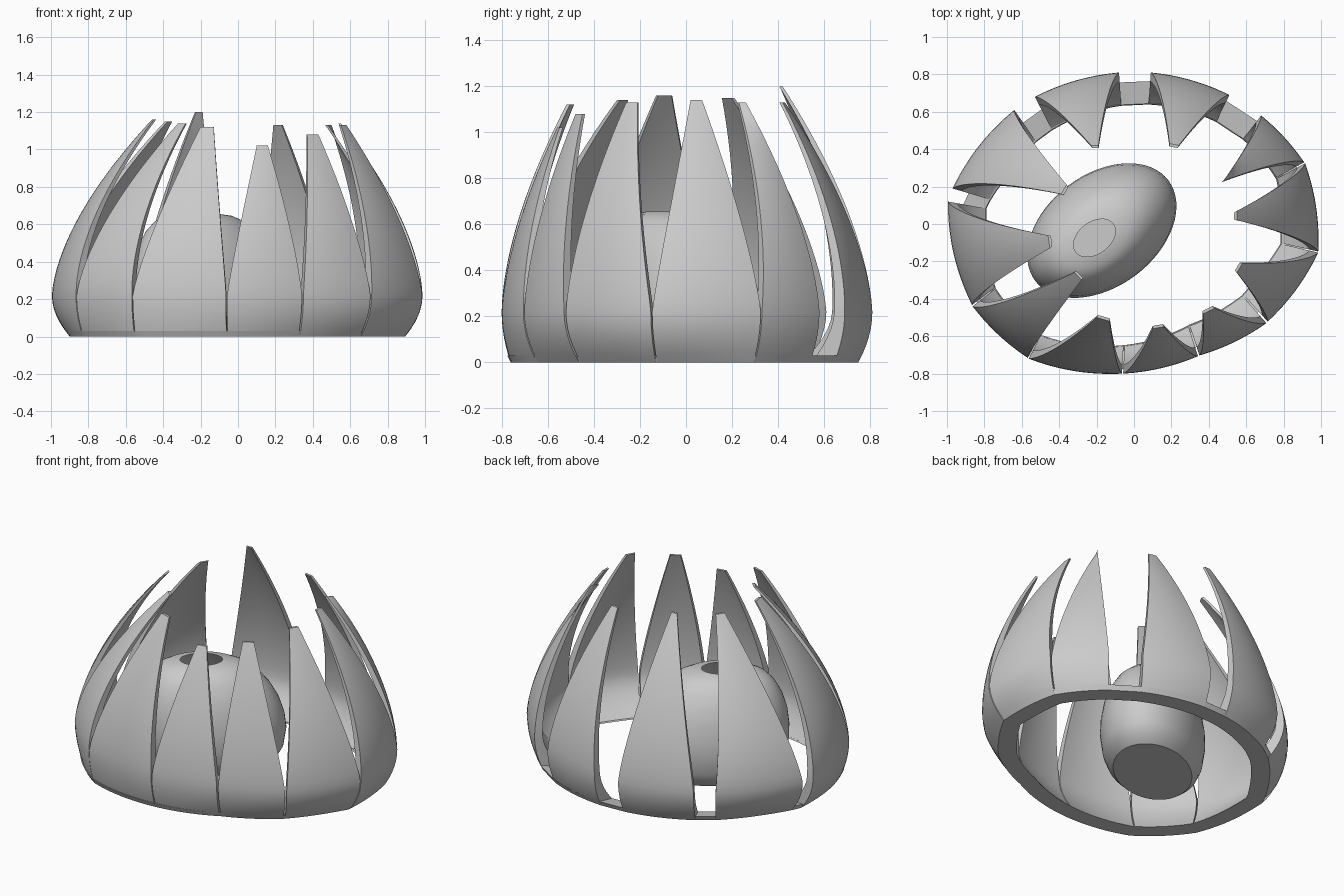
import bpy
import bmesh
from math import sin, cos, pi, radians
from mathutils import Vector

cube = bpy.data.objects.get("Cube")
if cube:
    bpy.data.objects.remove(cube)

grey = bpy.data.materials.new("warm_grey")
grey.use_nodes = True
grey.diffuse_color = (0.6, 0.6, 0.6, 1)
grey.node_tree.nodes["Principled BSDF"].inputs["Base Color"].default_value = (0.6, 0.6, 0.6, 1)

BULGE_Z = 0.22     # height of the widest part of the shell


def loft(name, rows, closed=False):
    """Skin a list of closed loops; cap the ends, or join last to first."""
    bm = bmesh.new()
    loops = [[bm.verts.new(p) for p in row] for row in rows]
    pairs = list(zip(loops, loops[1:]))
    if closed:
        pairs.append((loops[-1], loops[0]))
    else:
        bm.faces.new(loops[0])
        bm.faces.new(loops[-1])
    for a, b in pairs:
        for i in range(len(a)):
            k = (i + 1) % len(a)
            bm.faces.new((a[i], a[k], b[k], b[i]))
    bmesh.ops.recalc_face_normals(bm, faces=bm.faces)
    mesh = bpy.data.meshes.new(name)
    bm.to_mesh(mesh)
    bm.free()
    obj = bpy.data.objects.new(name, mesh)
    bpy.context.collection.objects.link(obj)
    mesh.materials.append(grey)
    bpy.ops.object.select_all(action="DESELECT")
    obj.select_set(True)
    bpy.context.view_layer.objects.active = obj
    bpy.ops.object.shade_smooth_by_angle(angle=radians(35))
    return obj


def outward(p):
    """Plan normal of the oval footprint."""
    return Vector((p.x, p.y / 0.66)).normalized()


def tuck(out):
    """How far the shell draws in at the ground on each side."""
    return 0.055 + 0.035 * out.x ** 2 + 0.01 * out.y - 0.05 * out.x * out.y


def bulge_arc(start, end, v):
    """Point on the widest outline of a petal, v from 0 to 1."""
    chord = end - start
    n = Vector((-chord.y, chord.x)).normalized()
    return start + chord * v + n * (0.42 * v * (1 - v) * chord.length_squared)


def petal_row(start, end, tip_a, tip_b, height, z):
    """Closed cross-section of a petal: outer side, then inner side."""
    t = (end - start).normalized()
    n = Vector((-t.y, t.x))
    u = max(0, (z - BULGE_Z) / (height - BULGE_Z))
    low = max(0, 1 - z / BULGE_Z)
    lean = u ** 1.7
    narrow = u ** 1.2
    thick = 0.05 + 0.06 * low ** 1.5 - 0.035 * u
    outer, inner = [], []
    for j in range(13):
        v = j / 12
        b = bulge_arc(start, end, v)
        d = tip_a.lerp(tip_b, v) - b
        out = outward(b)
        p = b + t * d.dot(t) * narrow + n * d.dot(n) * lean - out * tuck(out) * low ** 2
        q = p - out * thick
        outer.append((p.x, p.y, z))
        inner.append((q.x, q.y, z))
    return outer + inner[::-1]


# Petals, clockwise from the back: start, end, tip start, tip end, height
petals = [
    ((-.53, .68), (-.08, .81), (-.23, .42), (-.19, .42), 1.2),
    ((.09, .81), (.51, .69), (.19, .43), (.24, .42), 1.13),
    ((.68, .58), (.91, .33), (.5, .26), (.48, .23), 1.13),
    ((.915, .325), (.985, -.147), (.55, .07), (.55, .02), 1.14),
    ((.985, -.153), (.715, -.522), (.58, -.21), (.55, -.26), 1.13),
    ((.708, -.53), (.35, -.703), (.43, -.45), (.37, -.48), 1.08),
    ((.342, -.707), (-.058, -.8), (.16, -.55), (.1, -.56), 1.02),
    ((-.064, -.8), (-.563, -.72), (-.13, -.52), (-.2, -.5), 1.12),
    ((-.568, -.716), (-.863, -.44), (-.28, -.3), (-.32, -.26), 1.14),
    ((-.866, -.433), (-.995, .12), (-.45, -.13), (-.46, -.06), 1.16),
    ((-.97, .19), (-.64, .61), (-.39, .16), (-.36, .21), 1.15),
]
outline = []
for number, (*corners, height) in enumerate(petals, 1):
    a, b, ta, tb = [Vector(c) for c in corners]
    levels = [BULGE_Z * i / 6 for i in range(6)]
    levels += [BULGE_Z + (height - BULGE_Z) * i / 20 for i in range(21)]
    loft(f"petal_{number}", [petal_row(a, b, ta, tb, height, z) for z in levels])
    outline += [bulge_arc(a, b, j / 8) for j in range(9)]

# Base ring that joins the petals, sloping down inwards
ring_rows = []
for inset, z in ((0, 0), (-0.015, 0.03), (0.105, 0.008), (0.11, 0)):
    pts = [p - outward(p) * (tuck(outward(p)) + inset) for p in outline]
    ring_rows.append([(p.x, p.y, z) for p in pts])
loft("base_ring", ring_rows, closed=True)


# Hollow oval pod, open at the top
def pod_row(scale, z):
    turn = radians(37)
    shift = 0.045 * (z / 0.66) ** 2
    row = []
    for i in range(64):
        x = 0.445 * scale * cos(pi * i / 32)
        y = 0.3 * scale * sin(pi * i / 32)
        row.append((x * cos(turn) - y * sin(turn) - 0.167 - shift,
                    x * sin(turn) + y * cos(turn) - 0.03 - shift, z))
    return row


profile = [(.75, 0), (.87, .04), (.95, .1), (1, .21), (.99, .3), (.94, .4), (.85, .49),
           (.73, .565), (.6, .615), (.45, .645), (.28, .655),
           (.45, .635), (.58, .595), (.8, .47), (.94, .25), (.72, .02)]
loft("seed_pod", [pod_row(s, z) for s, z in profile])
